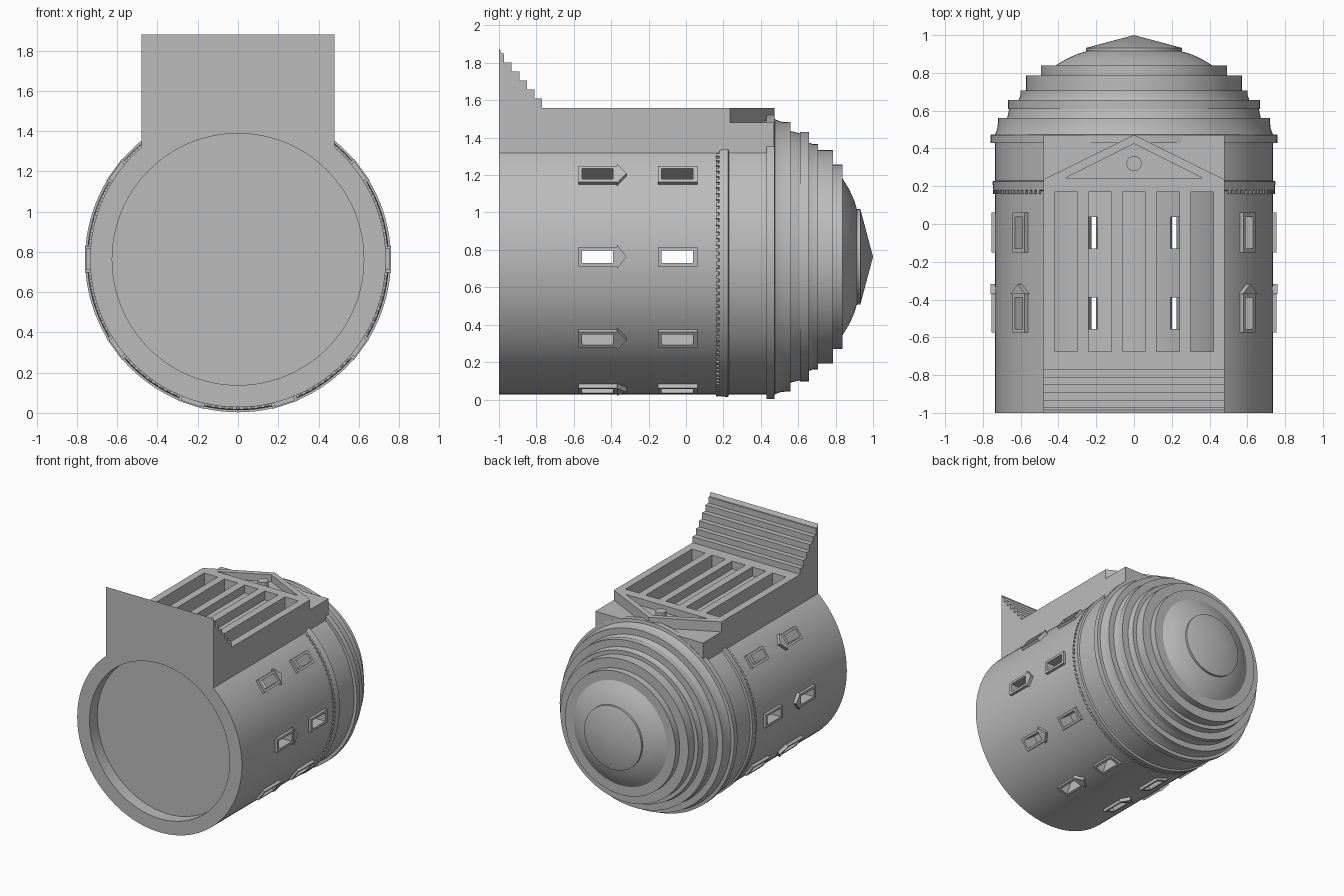
import bpy, bmesh, math
from mathutils import Matrix, Vector

if "Cube" in bpy.data.objects:
    bpy.data.objects.remove(bpy.data.objects["Cube"])

AXIS_Z = 0.763          # height of the drum's lying axis
WALL, INNER = 0.735, 0.625
HALF = 0.48             # half width of the portico

stone = bpy.data.materials.new("grey_stone")
stone.use_nodes = True
stone.diffuse_color = (0.5, 0.5, 0.5, 1)
stone.node_tree.nodes["Principled BSDF"].inputs["Base Color"].default_value = (0.5, 0.5, 0.5, 1)


def finish(bm, name):
    bmesh.ops.recalc_face_normals(bm, faces=bm.faces[:])
    mesh = bpy.data.meshes.new(name)
    bm.to_mesh(mesh)
    bm.free()
    mesh.materials.append(stone)
    obj = bpy.data.objects.new(name, mesh)
    bpy.context.collection.objects.link(obj)
    return obj


def lathe(name, profile, steps=120):
    """Turn (radius, y) points around the drum axis."""
    bm = bmesh.new()
    verts = [bm.verts.new((r, y, 0)) for r, y in profile]
    edges = [bm.edges.new(p) for p in zip(verts, verts[1:])]
    bmesh.ops.spin(bm, geom=verts + edges, cent=(0, 0, 0), axis=(0, 1, 0),
                   angle=math.tau, steps=steps, use_merge=True)
    bmesh.ops.remove_doubles(bm, verts=bm.verts[:], dist=0.0002)
    bmesh.ops.translate(bm, verts=bm.verts[:], vec=(0, 0, AXIS_Z))
    return finish(bm, name)


def add_box(bm, x, y, z, matrix=Matrix()):
    """Box from (low, high) ranges."""
    size = Matrix.Diagonal((x[1] - x[0], y[1] - y[0], z[1] - z[0], 1))
    centre = Vector([sum(r) / 2 for r in (x, y, z)])
    bmesh.ops.create_cube(bm, size=1, matrix=matrix @ Matrix.Translation(centre) @ size)


def add_prism(bm, points, direction, matrix=Matrix()):
    """Extrude a flat outline along a direction."""
    face = bm.faces.new([bm.verts.new(matrix @ Vector(p)) for p in points])
    out = bmesh.ops.extrude_face_region(bm, geom=[face])["geom"]
    moved = [v for v in out if isinstance(v, bmesh.types.BMVert)]
    bmesh.ops.translate(bm, verts=moved, vec=matrix.to_3x3() @ Vector(direction))


def cut(obj, *cutters):
    for cutter in cutters:
        mod = obj.modifiers.new("cut", "BOOLEAN")
        mod.operation, mod.solver, mod.object = "DIFFERENCE", "EXACT", cutter
    graph = bpy.context.evaluated_depsgraph_get()
    mesh = bpy.data.meshes.new_from_object(obj.evaluated_get(graph))
    obj.modifiers.clear()
    obj.data = mesh
    for cutter in cutters:
        bpy.data.objects.remove(cutter)


def around(angle):
    """Local x runs out from the drum, local z runs along its rim."""
    return Matrix.Translation((0, 0, AXIS_Z)) @ Matrix.Rotation(-angle, 4, "Y")


def behind_portico(angle):
    return math.sin(angle) > 0 and abs(math.cos(angle)) * WALL < HALF


# Drum, cornices and stepped dome
body = lathe("rotunda_body", [
    (0, -0.9), (INNER, -0.9), (INNER, -1), (WALL, -1), (WALL, 0.175),
    (0.745, 0.18), (0.75, 0.225), (WALL, 0.23), (WALL, 0.43), (0.76, 0.43),
    (0.76, 0.472), (0.735, 0.475), (0.722, 0.51), (0.72, 0.56), (0.672, 0.56),
    (0.66, 0.61), (0.667, 0.61), (0.667, 0.657), (0.61, 0.657), (0.602, 0.68),
    (0.602, 0.707), (0.571, 0.707), (0.571, 0.785), (0.493, 0.785),
    (0.493, 0.838), (0.417, 0.838), (0.36, 0.873), (0.3, 0.9), (0.25, 0.915),
    (0.255, 0.915), (0.255, 0.932), (0, 1)])
cavity = lathe("cavity_cutter", [(0, -0.86), (INNER, -0.86), (INNER, 0.45),
                                 (0.55, 0.58), (0.4, 0.74), (0, 0.84)])

# Window openings, two rows of ten
ROWS = [(-0.555, -0.39), (-0.13, 0.037)]
angles = [k * math.tau / 10 for k in range(10)]
bm = bmesh.new()
for a in angles:
    for row in ROWS:
        add_box(bm, (0.55, 0.85), row, (-0.034, 0.034), around(a))
cut(body, cavity, finish(bm, "window_cutter"))

# Window surrounds, gabled on the lower row
bm = bmesh.new()
for a in angles:
    if behind_portico(a):
        continue
    m = around(a)
    for i, (low, high) in enumerate(ROWS):
        for side in (-1, 1):
            add_box(bm, (0.7, 0.755), (low - 0.02, high + 0.024),
                    sorted((side * 0.034, side * 0.053)), m)
        add_box(bm, (0.7, 0.755), (low - 0.02, low), (-0.034, 0.034), m)
        add_box(bm, (0.7, 0.755), (high, high + 0.024), (-0.034, 0.034), m)
        if i == 0:
            add_prism(bm, [(0.7, high + 0.02, -0.066), (0.7, high + 0.02, 0.066),
                           (0.7, high + 0.072, 0)], (0.06, 0, 0), m)
finish(bm, "window_surrounds")

# Dentils under the lower cornice
bm = bmesh.new()
for k in range(130):
    a = k * math.tau / 130
    if not behind_portico(a):
        add_box(bm, (0.72, 0.746), (0.16, 0.18), (-0.01, 0.01), around(a))
finish(bm, "dentils")

# Portico block with the flight of steps
TOP, EAVE = 1.56, 0.235
outline = [(-HALF, -1, 1.2), (-HALF, 0.47, 1.2), (-HALF, 0.47, 1.48),
           (-HALF, EAVE, 1.48), (-HALF, EAVE, TOP)]
tread, rise = 0.0405, 0.0485
for k in range(6):
    y = -0.77 - k * tread
    outline += [(-HALF, y, TOP + k * rise), (-HALF, y, TOP + (k + 1) * rise)]
outline += [(-HALF, -0.985, TOP + 6 * rise), (-HALF, -1, 1.88)]
bm = bmesh.new()
add_prism(bm, outline, (2 * HALF, 0, 0))
portico = finish(bm, "portico")

# Openings between the pillars
bm = bmesh.new()
for k in range(-2, 3):
    add_box(bm, (k * 0.18 - 0.06, k * 0.18 + 0.06), (-0.675, 0.17), (1.1, 1.7))
slots = finish(bm, "slot_cutter")
core = lathe("core_cutter", [(0, -1.2), (0.715, -1.2), (0.715, 0.6), (0, 0.6)])
cut(portico, core, slots)

# Pediment with sunk centre
bm = bmesh.new()
add_prism(bm, [(-HALF, EAVE, 1.47), (HALF, EAVE, 1.47), (0, 0.472, 1.47)], (0, 0, TOP - 1.47))
pediment = finish(bm, "pediment")
bm = bmesh.new()
add_prism(bm, [(-0.365, 0.243, 1.505), (0.365, 0.243, 1.505), (0, 0.425, 1.505)], (0, 0, 0.2))
cut(pediment, finish(bm, "tympanum_cutter"))

# Round boss in the pediment
bm = bmesh.new()
bmesh.ops.create_cone(bm, cap_ends=True, segments=32, radius1=0.04, radius2=0.04,
                      depth=0.06, matrix=Matrix.Translation((0, 0.32, 1.525)))
boss = finish(bm, "pediment_boss")

# Smooth curved walls, sharp edges kept
bpy.ops.object.select_all(action="DESELECT")
for obj in (body, boss, portico):
    obj.select_set(True)
bpy.context.view_layer.objects.active = body
bpy.ops.object.shade_smooth_by_angle(angle=math.radians(25))
